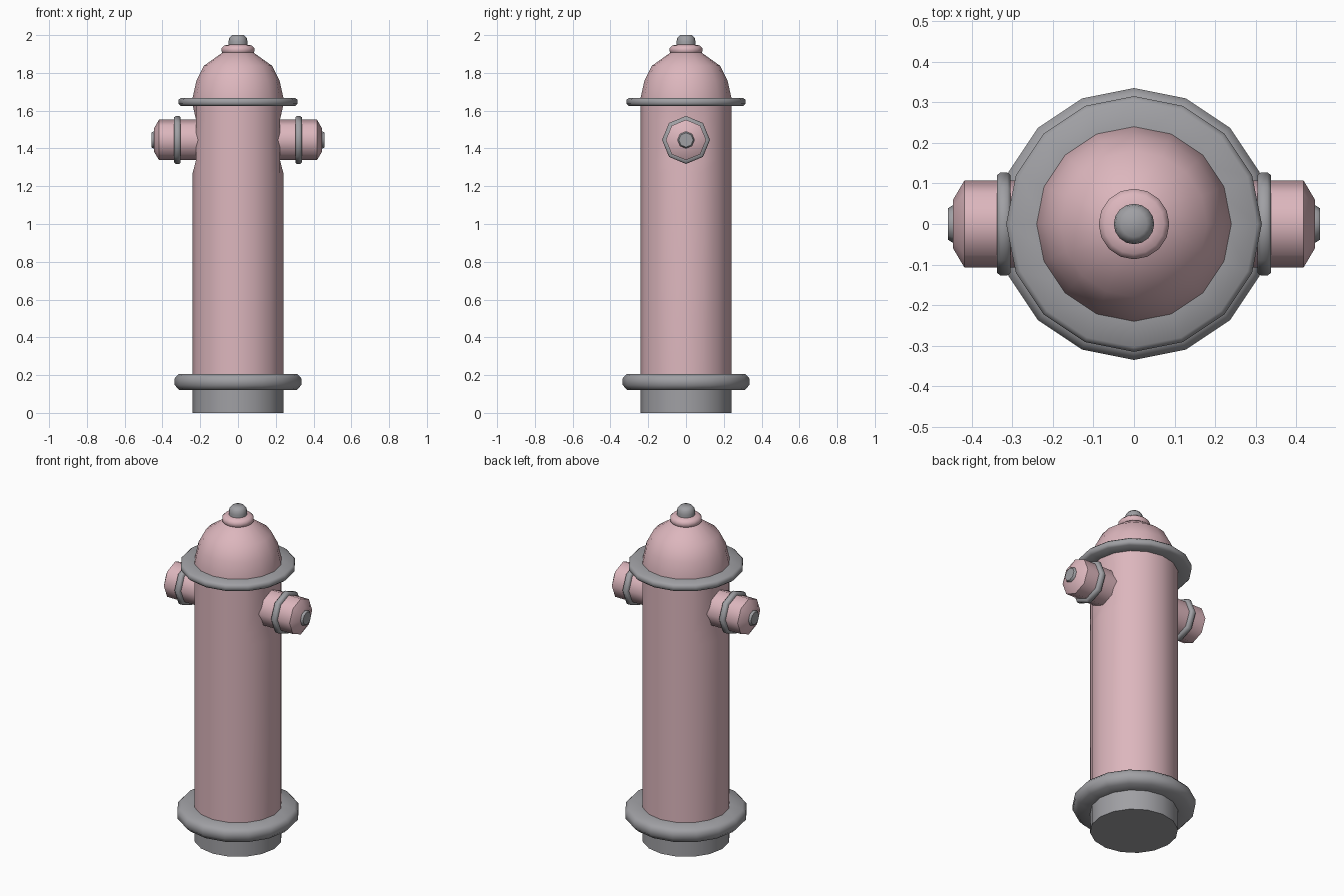
import bpy, bmesh, math
from mathutils import Matrix

if "Cube" in bpy.data.objects:
    bpy.data.objects.remove(bpy.data.objects["Cube"])


def material(name, rgb):
    m = bpy.data.materials.new(name)
    m.diffuse_color = (*rgb, 1)
    m.use_nodes = True
    m.node_tree.nodes["Principled BSDF"].inputs["Base Color"].default_value = m.diffuse_color
    return m


PINK = material("pale pink", (0.72, 0.47, 0.51))
GRAY = material("mid gray", (0.35, 0.35, 0.37))


def lathe(name, profile, sides, mat, matrix=None, closed=False, edit=None):
    """Spin (radius, height) points round z; closed=True makes a ring."""
    bm = bmesh.new()
    rings = []
    for r, z in profile:
        rings.append([bm.verts.new((r * math.cos(2 * math.pi * i / sides),
                                    r * math.sin(2 * math.pi * i / sides), z))
                      for i in range(sides)])
    pairs = list(zip(rings, rings[1:]))
    if closed:
        pairs.append((rings[-1], rings[0]))
    else:
        bm.faces.new(rings[0][::-1])
        bm.faces.new(rings[-1])
    for a, b in pairs:
        for i in range(sides):
            j = (i + 1) % sides
            bm.faces.new((a[i], a[j], b[j], b[i]))
    if edit:
        edit(rings)
    if matrix:
        bm.transform(matrix)
    bmesh.ops.recalc_face_normals(bm, faces=bm.faces)
    me = bpy.data.meshes.new(name)
    bm.to_mesh(me)
    bm.free()
    me.materials.append(mat)
    ob = bpy.data.objects.new(name, me)
    bpy.context.collection.objects.link(ob)
    bpy.ops.object.select_all(action='DESELECT')
    ob.select_set(True)
    bpy.context.view_layer.objects.active = ob
    bpy.ops.object.shade_smooth_by_angle(angle=math.radians(55))
    return ob


# Base foot and its flange
lathe("base_foot", [(0.24, 0), (0.24, 0.13)], 16, GRAY)
lathe("base_flange", [(0.22, 0.12), (0.31, 0.12), (0.335, 0.147), (0.335, 0.183),
                      (0.315, 0.205), (0.22, 0.205)], 16, GRAY, closed=True)


# Barrel, flattened where the side outlets join
def flatten(rings):
    for ring in rings[2:4]:
        ring[0].co.x = 0.222
        ring[8].co.x = -0.222


lathe("barrel", [(0.24, 0.13), (0.24, 1.27), (0.24, 1.34), (0.24, 1.55), (0.24, 1.63)],
      16, PINK, edit=flatten)

# Upper flange and bonnet
lathe("bonnet_flange", [(0.22, 1.625), (0.303, 1.625), (0.315, 1.636), (0.315, 1.657),
                        (0.303, 1.668), (0.22, 1.668)], 16, GRAY, closed=True)
lathe("bonnet", [(0.24, 1.63), (0.24, 1.67), (0.22, 1.76), (0.18, 1.838), (0.083, 1.907),
                 (0.05, 1.915)], 16, PINK)
lathe("bonnet_collar", [(0.075, 1.9), (0.087, 1.913), (0.087, 1.932), (0.074, 1.945),
                        (0.045, 1.95)], 16, PINK)
lathe("top_nut", [(0.05, 1.94), (0.05, 1.965), (0.046, 1.985), (0.032, 2.0)], 16, GRAY)

# Side outlets with ring and end cap, mirrored left and right
for side, s in (("right", 1), ("left", -1)):
    mx = Matrix.Translation((0, 0, 1.445)) @ Matrix.Rotation(s * math.pi / 2, 4, 'Y')
    lathe(side + "_outlet", [(0.107, 0.2), (0.107, 0.418), (0.06, 0.446)], 8, PINK, mx)
    lathe(side + "_outlet_ring", [(0.1, 0.304), (0.12, 0.304), (0.127, 0.312), (0.127, 0.329),
                                  (0.12, 0.338), (0.1, 0.338)], 8, GRAY, mx, closed=True)
    lathe(side + "_outlet_cap", [(0.045, 0.44), (0.045, 0.449), (0.038, 0.459)], 8, GRAY, mx)
